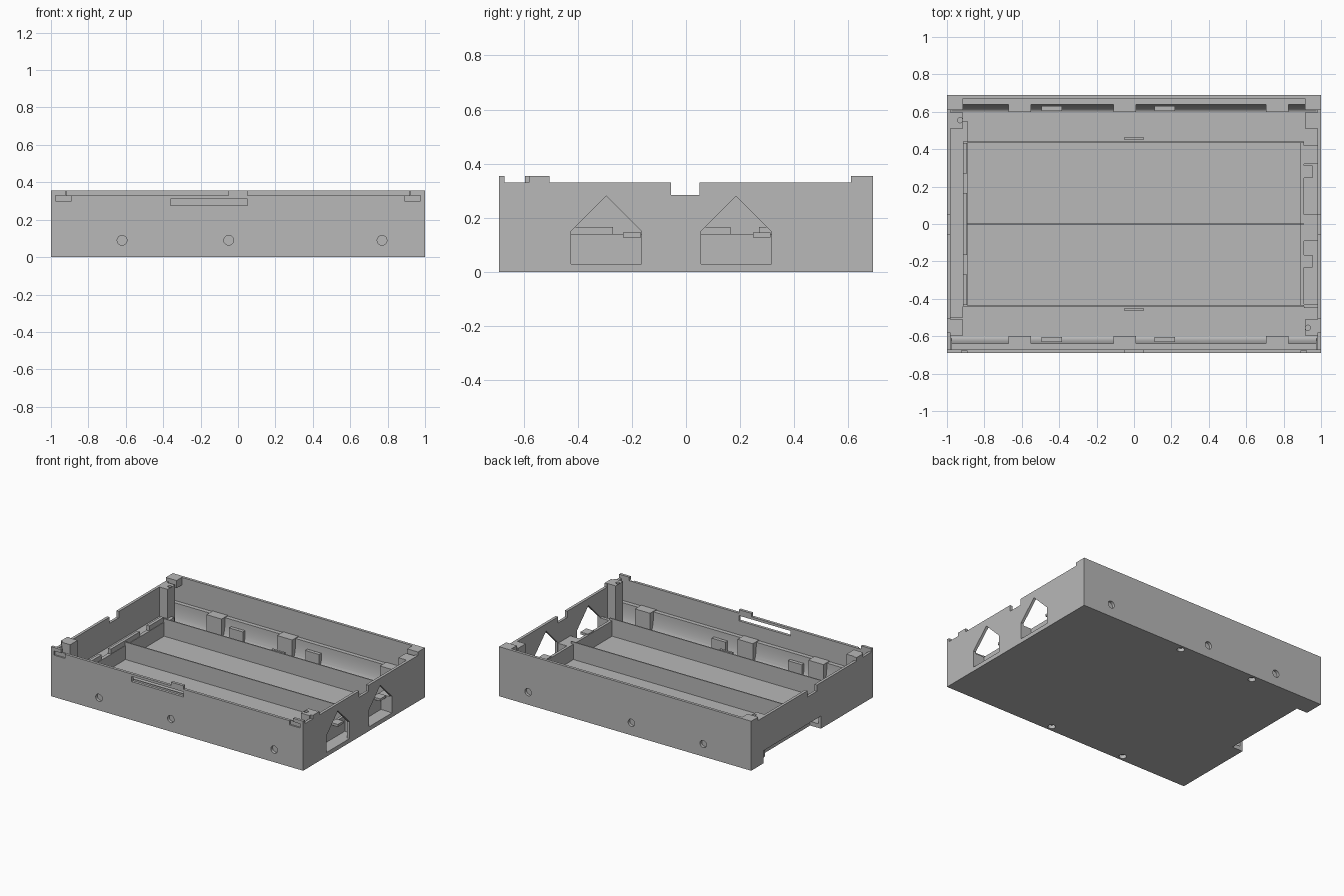
import bpy, bmesh, math
from mathutils import Matrix, Vector

if "Cube" in bpy.data.objects:
    bpy.data.objects.remove(bpy.data.objects["Cube"], do_unlink=True)

grey = bpy.data.materials.new("plain grey")
grey.use_nodes = True
COLOUR = (0.48, 0.48, 0.48, 1)
grey.diffuse_color = COLOUR
grey.node_tree.nodes["Principled BSDF"].inputs["Base Color"].default_value = COLOUR

HX, HY, T = 1.0, 0.69, 0.02      # half length, half depth, wall thickness
FLOOR, WALL, RIM, TRAY = 0.03, 0.33, 0.355, 0.155


def finish(name, bm):
    bmesh.ops.recalc_face_normals(bm, faces=bm.faces)
    me = bpy.data.meshes.new(name)
    bm.to_mesh(me)
    bm.free()
    me.materials.append(grey)
    ob = bpy.data.objects.new(name, me)
    bpy.context.scene.collection.objects.link(ob)
    return ob


def box(name, x, y, z):
    bm = bmesh.new()
    size = Matrix.Diagonal((x[1] - x[0], y[1] - y[0], z[1] - z[0], 1))
    mid = Matrix.Translation((sum(x) / 2, sum(y) / 2, sum(z) / 2))
    bmesh.ops.create_cube(bm, size=1, matrix=mid @ size)
    return finish(name, bm)


def prism(name, points, x):
    """Extrude a (y, z) outline along x."""
    bm = bmesh.new()
    face = bm.faces.new([bm.verts.new((x[0], y, z)) for y, z in points])
    out = bmesh.ops.extrude_face_region(bm, geom=[face])
    verts = [g for g in out["geom"] if isinstance(g, bmesh.types.BMVert)]
    bmesh.ops.translate(bm, verts=verts, vec=(x[1] - x[0], 0, 0))
    return finish(name, bm)


def rod(name, centre, radius, depth, axis="Z"):
    bm = bmesh.new()
    turn = Matrix.Rotation(math.pi / 2, 4, "X") if axis == "Y" else Matrix()
    bmesh.ops.create_cone(bm, cap_ends=True, segments=24, radius1=radius, radius2=radius,
                          depth=depth, matrix=Matrix.Translation(Vector(centre)) @ turn)
    return finish(name, bm)


def cut(target, cutters):
    """Subtract the cutters and discard them."""
    for c in cutters:
        c.hide_render = True
        mod = target.modifiers.new("cut", "BOOLEAN")
        mod.operation, mod.solver, mod.object = "DIFFERENCE", "EXACT", c
    bpy.context.view_layer.update()
    graph = bpy.context.evaluated_depsgraph_get()
    target.data = bpy.data.meshes.new_from_object(target.evaluated_get(graph))
    target.modifiers.clear()
    for c in cutters:
        bpy.data.objects.remove(c, do_unlink=True)


# Base plate with the recess at the left end and four bottom holes
NOTCH_Y, NOTCH_X = (-0.10, 0.55), -0.915
base = box("base_plate", (-HX, HX), (-HY, HY), (0, FLOOR))
holes = [rod("cutter", (x, s * 0.65, 0), 0.025, 0.05) for x in (-0.45, 0.15) for s in (-1, 1)]
cut(base, holes + [box("cutter", (-1.1, NOTCH_X), NOTCH_Y, (-0.1, 0.2))])

# Front and back walls with three round holes each
SCREWS = (-0.62, -0.05, 0.77)
for name, s, top in (("front_wall", -1, WALL), ("back_wall", 1, RIM)):
    ys = sorted((s * HY, s * (HY - T)))
    wall = box(name, (-HX, HX), ys, (FLOOR, top))
    cutters = [rod("cutter", (x, s * HY, 0.09), 0.026, 0.1, "Y") for x in SCREWS]
    if s < 0:
        cutters.append(box("cutter", (-0.36, 0.05), (-0.8, -0.6), (0.275, 0.312)))
        for side in (-1, 1):
            cutters.append(box("cutter", sorted((side * 0.89, side * 0.975)),
                               (-0.8, -0.679), (0.30, 0.34)))
    cut(wall, cutters)
box("latch_tab", (-0.05, 0.05), (-HY, T - HY), (WALL, RIM))

# End walls with a finger notch; pointed windows at +x, cable recess at -x
for name, s in (("left_wall", 1), ("right_wall", -1)):
    xs = sorted((s * HX, s * (HX - T)))
    wall = box(name, xs, (T - HY, HY - T), (FLOOR, WALL))
    cutters = [box("cutter", (s - 0.1, s + 0.1), (-0.055, 0.05), (0.285, 0.5))]
    if s > 0:
        for c in (-0.295, 0.185):
            outline = [(c - 0.13, FLOOR), (c + 0.13, FLOOR), (c + 0.13, 0.15),
                       (c, 0.28), (c - 0.13, 0.15)]
            cutters.append(prism("cutter", outline, (0.9, 1.1)))
    else:
        cutters.append(box("cutter", (-1.1, -0.9), NOTCH_Y, (-0.1, 0.09)))
    cut(wall, cutters)

# Curved shoulders along the long walls, with bumpers and catches
for s in (-1, 1):
    arc = [(s * (0.60 + 0.04 * math.sin(a)), 0.175 - 0.145 * math.cos(a))
           for a in (math.radians(d) for d in range(0, 91, 10))]
    shoulder = prism("shoulder", arc + [(s * (HY - T), 0.175), (s * (HY - T), FLOOR)],
                     (-0.975, 0.975))
    cut(shoulder, [rod("cutter", (x, s * 0.65, 0.03), 0.025, 0.1) for x in (-0.45, 0.15)])
    for x in (-0.61, -0.05, 0.765):
        box("bumper", (x - 0.06, x + 0.06), sorted((s * 0.60, s * 0.67)), (FLOOR, 0.18))
    for x in (-0.44, 0.165):
        box("catch", (x - 0.055, x + 0.055), sorted((s * 0.605, s * 0.63)), (FLOOR, 0.13))
    # Long sides of the trays
    box("tray_side", (-0.915, 0.91), sorted((s * 0.434, s * 0.442)), (FLOOR, TRAY))
    box("tray_tab", (-0.05, 0.05), sorted((s * 0.45, s * 0.465)), (FLOOR, TRAY))
box("tray_divider", (-0.915, 0.91), (-0.004, 0.004), (FLOOR, TRAY))

# Ends of the trays
box("tray_end_left", (0.89, 0.91), (-0.434, 0.434), (FLOOR, 0.14))
box("tray_end_right", (-0.915, -0.89), (-0.434, 0.434), (FLOOR, 0.13))
for y in ((0.27, 0.434), (-0.165, 0.165), (-0.434, -0.27)):
    box("contact_holder", (-0.915, -0.893), y, (0.13, TRAY + 0.01))
box("cable_cover", (-HX + T, NOTCH_X), (-0.5, 0.56), (0.09, 0.12))
box("cable_stop", (-0.925, -0.89), (0.434, 0.55), (FLOOR, 0.12))
for y in (-0.20, 0.28):
    box("contact_clip", (0.895, 0.955), (y - 0.033, y + 0.033), (0.128, 0.145))
box("centre_block", (0.91, HX - T), (-0.09, 0.05), (FLOOR, 0.14))
for y in ((-0.45, -0.427), (0.32, 0.42)):
    box("end_block", (0.91, HX - T), y, (FLOOR, 0.14))

# Corner posts and the raised corner caps
for sx in (-1, 1):
    inner = sorted((sx * 0.915, sx * 0.985))
    for sy in (-1, 1):
        y = sorted((sy * 0.51, sy * 0.595))
        post = box("corner_post", inner, y, (FLOOR, RIM if sy < 0 else WALL))
        if sx != sy:
            cut(post, [rod("cutter", (sx * 0.93, sy * 0.555, RIM), 0.014, 0.12)])
    box("back_cap", inner, (0.61, 0.67), (0.30, RIM))
    box("front_cap", sorted((sx * 0.92, sx * HX)), (-HY, T - HY), (WALL, RIM))
    box("end_cap_front", sorted((sx * 0.98, sx * HX)), (-0.58, -0.505), (WALL, RIM))
    box("end_cap_back", sorted((sx * 0.98, sx * HX)), (0.61, 0.67), (WALL, RIM))

# Smooth shading only across the gentle curves
for ob in bpy.context.scene.objects:
    ob.select_set(ob.type == "MESH" and ob.name.startswith("shoulder"))
    if ob.select_get():
        bpy.context.view_layer.objects.active = ob
bpy.ops.object.shade_smooth_by_angle(angle=math.radians(30))
